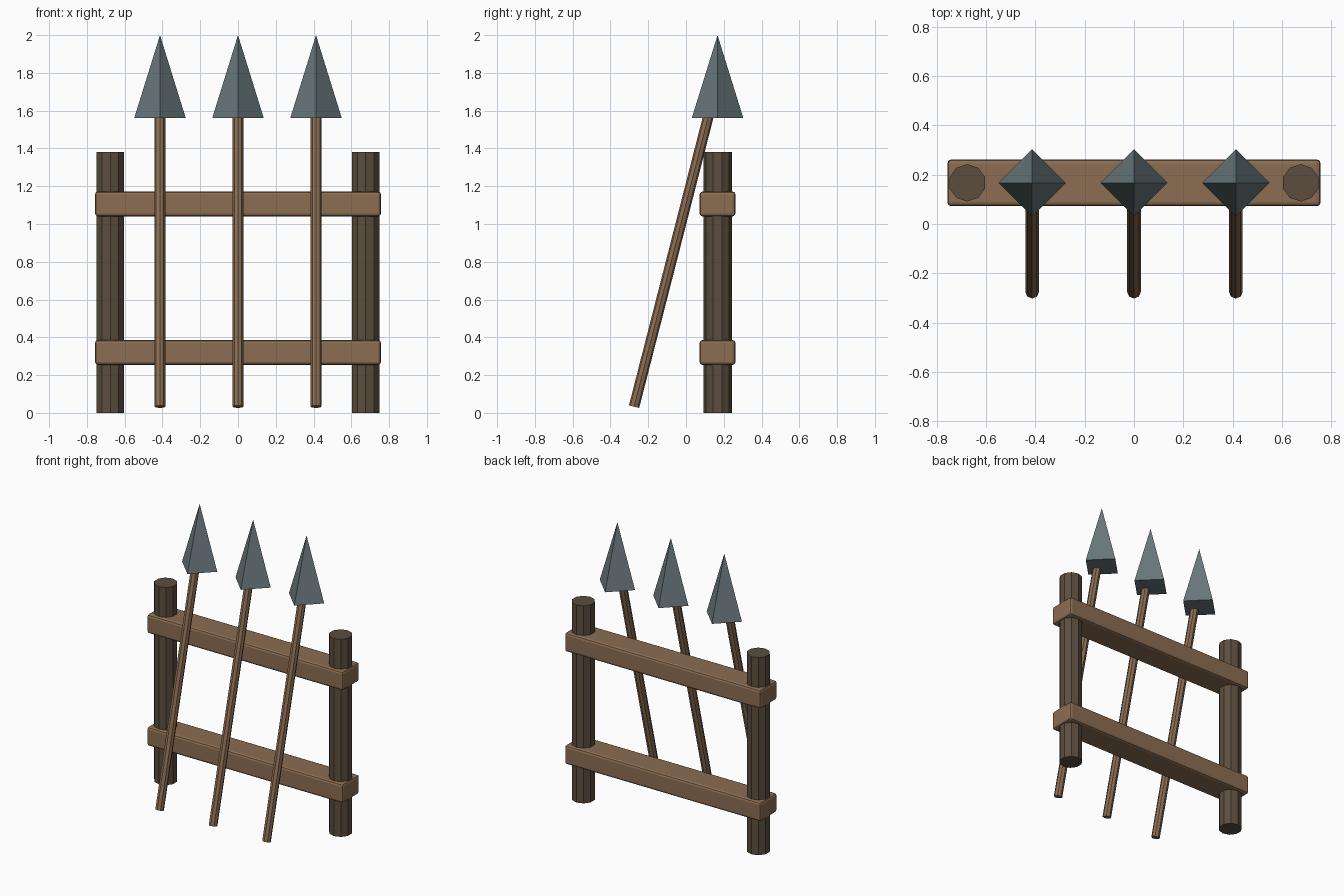
import bpy
from mathutils import Vector

if "Cube" in bpy.data.objects:
    bpy.data.objects.remove(bpy.data.objects["Cube"])

Y = 0.167  # depth of the fence line


def material(name, rgb):
    m = bpy.data.materials.new(name)
    m.diffuse_color = (*rgb, 1)
    m.use_nodes = True
    m.node_tree.nodes["Principled BSDF"].inputs["Base Color"].default_value = m.diffuse_color
    return m


DARK = material("dark_wood", (0.105, 0.075, 0.048))
WOOD = material("light_wood", (0.26, 0.155, 0.085))
STEEL = material("steel", (0.14, 0.185, 0.20))


def rod(name, a, b, r1, r2, sides, mat):
    """Prism or cone running from point a to point b."""
    a, b = Vector(a), Vector(b)
    axis = b - a
    bpy.ops.mesh.primitive_cone_add(
        vertices=sides, radius1=r1, radius2=r2, depth=axis.length,
        location=(a + b) / 2,
        rotation=Vector((0, 0, 1)).rotation_difference(axis).to_euler())
    ob = bpy.context.object
    ob.name = name
    ob.data.materials.append(mat)
    return ob


# Upright posts
for side, x in (("left", -0.676), ("right", 0.676)):
    rod(f"{side}_post", (x, Y, 0), (x, Y, 1.38), 0.0755, 0.0755, 10, DARK)

# Horizontal rails with softened edges
for name, z in (("lower_rail", 0.32), ("upper_rail", 1.106)):
    bpy.ops.mesh.primitive_cube_add(size=1, location=(0, Y, z))
    rail = bpy.context.object
    rail.name = name
    rail.scale = (1.514, 0.19, 0.132)
    bpy.ops.object.transform_apply(location=False, rotation=False, scale=True)
    rail.data.materials.append(WOOD)
    bevel = rail.modifiers.new("soft_edges", 'BEVEL')
    bevel.width = 0.016
    bevel.segments = 2

# Leaning spears: shaft and four-sided head
for i, x in enumerate((-0.413, 0, 0.413), 1):
    rod(f"spear_shaft_{i}", (x, -0.275, 0.033), (x, 0.13, 1.615),
        0.028, 0.028, 8, WOOD)
    rod(f"spear_head_{i}", (x, Y, 1.562), (x, Y, 2.0), 0.136, 0, 4, STEEL)
